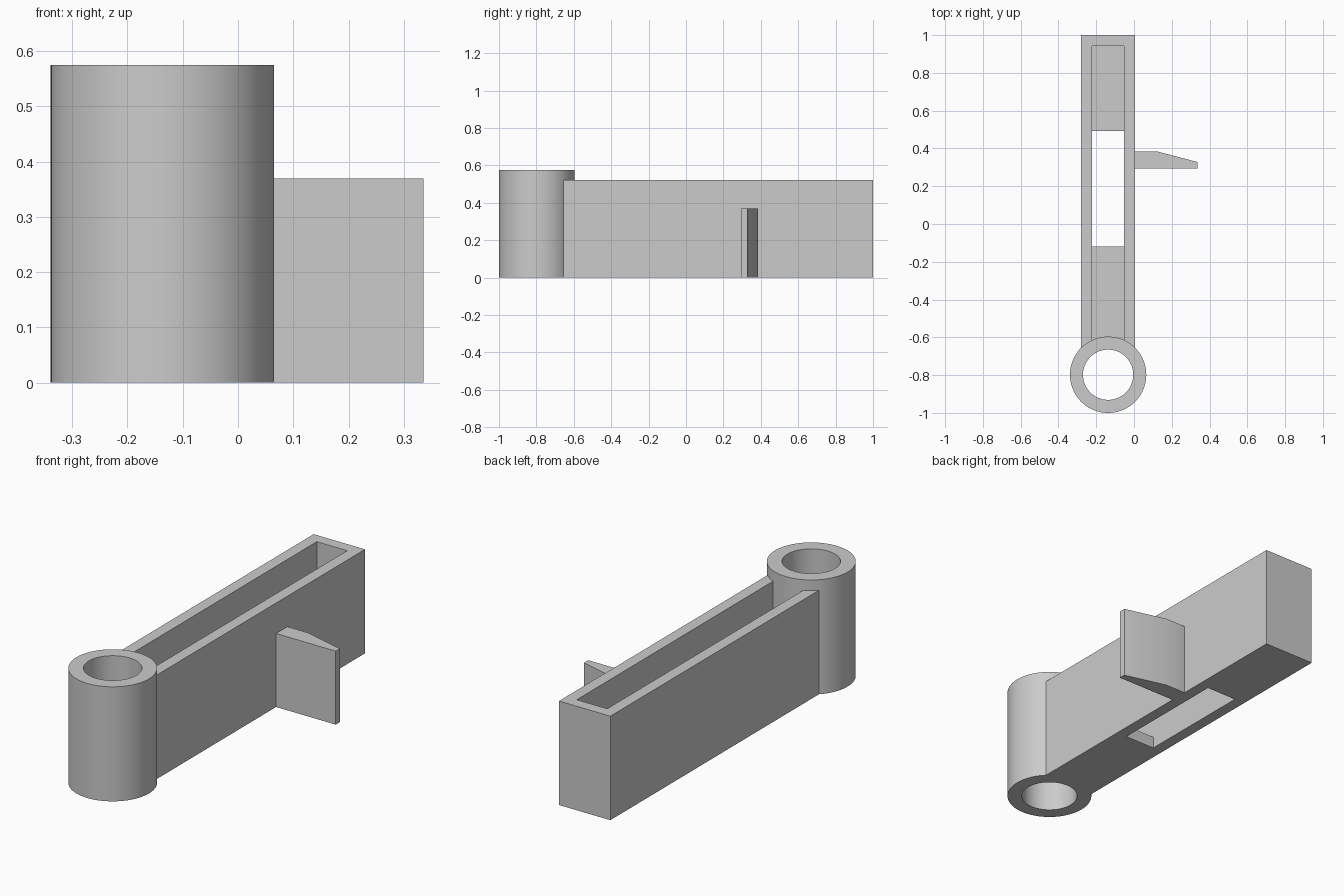
import bpy, bmesh, math

if "Cube" in bpy.data.objects:
    bpy.data.objects.remove(bpy.data.objects["Cube"], do_unlink=True)

grey = bpy.data.materials.new("plain grey")
grey.use_nodes = True
COLOUR = (0.6, 0.6, 0.6, 1)
grey.diffuse_color = COLOUR
grey.node_tree.nodes["Principled BSDF"].inputs["Base Color"].default_value = COLOUR

POST_X, POST_Y = -0.137, -0.798


def prism(name, outline, z0, z1):
    """Extrude a counter-clockwise plan outline from z0 to z1."""
    bm = bmesh.new()
    base = bm.faces.new([bm.verts.new((x, y, z0)) for x, y in outline])
    top = bmesh.ops.extrude_face_region(bm, geom=[base])["geom"]
    bmesh.ops.translate(bm, vec=(0, 0, z1 - z0),
                        verts=[v for v in top if isinstance(v, bmesh.types.BMVert)])
    bmesh.ops.recalc_face_normals(bm, faces=bm.faces)
    mesh = bpy.data.meshes.new(name)
    bm.to_mesh(mesh)
    bm.free()
    mesh.materials.append(grey)
    obj = bpy.data.objects.new(name, mesh)
    bpy.context.collection.objects.link(obj)
    return obj


def box(name, x0, x1, y0, y1, z0, z1):
    return prism(name, [(x0, y0), (x1, y0), (x1, y1), (x0, y1)], z0, z1)


def disc(name, radius, z0, z1, sides=96):
    angles = [math.tau * i / sides for i in range(sides)]
    return prism(name, [(POST_X + radius * math.cos(a), POST_Y + radius * math.sin(a))
                        for a in angles], z0, z1)


def combine(target, tool, operation):
    """Apply a boolean and discard the tool."""
    mod = target.modifiers.new(operation, "BOOLEAN")
    mod.object, mod.operation, mod.solver = tool, operation, "EXACT"
    bpy.ops.object.select_all(action="DESELECT")
    bpy.context.view_layer.objects.active = target
    target.select_set(True)
    bpy.ops.object.modifier_apply(modifier=mod.name)
    bpy.data.objects.remove(tool, do_unlink=True)


# Long trough with an open top and a slot through its floor
body = box("hinged_trough", -0.28, 0.005, -0.72, 1.0, 0, 0.522)
combine(body, box("cavity_cutter", -0.222, -0.053, -0.7, 0.942, 0.06, 0.7), "DIFFERENCE")
combine(body, box("slot_cutter", -0.222, -0.053, -0.12, 0.492, -0.1, 0.2), "DIFFERENCE")

# Tubular post closing the front end
combine(body, disc("post", 0.202, 0, 0.575), "UNION")
combine(body, disc("bore_cutter", 0.133, -0.1, 0.7), "DIFFERENCE")

# Tapered side fin
fin = prism("side_fin", [(-0.02, 0.295), (0.336, 0.295), (0.336, 0.328),
                         (0.12, 0.385), (-0.02, 0.385)], 0, 0.369)
combine(body, fin, "UNION")

bpy.ops.object.shade_smooth_by_angle(angle=math.radians(30))
